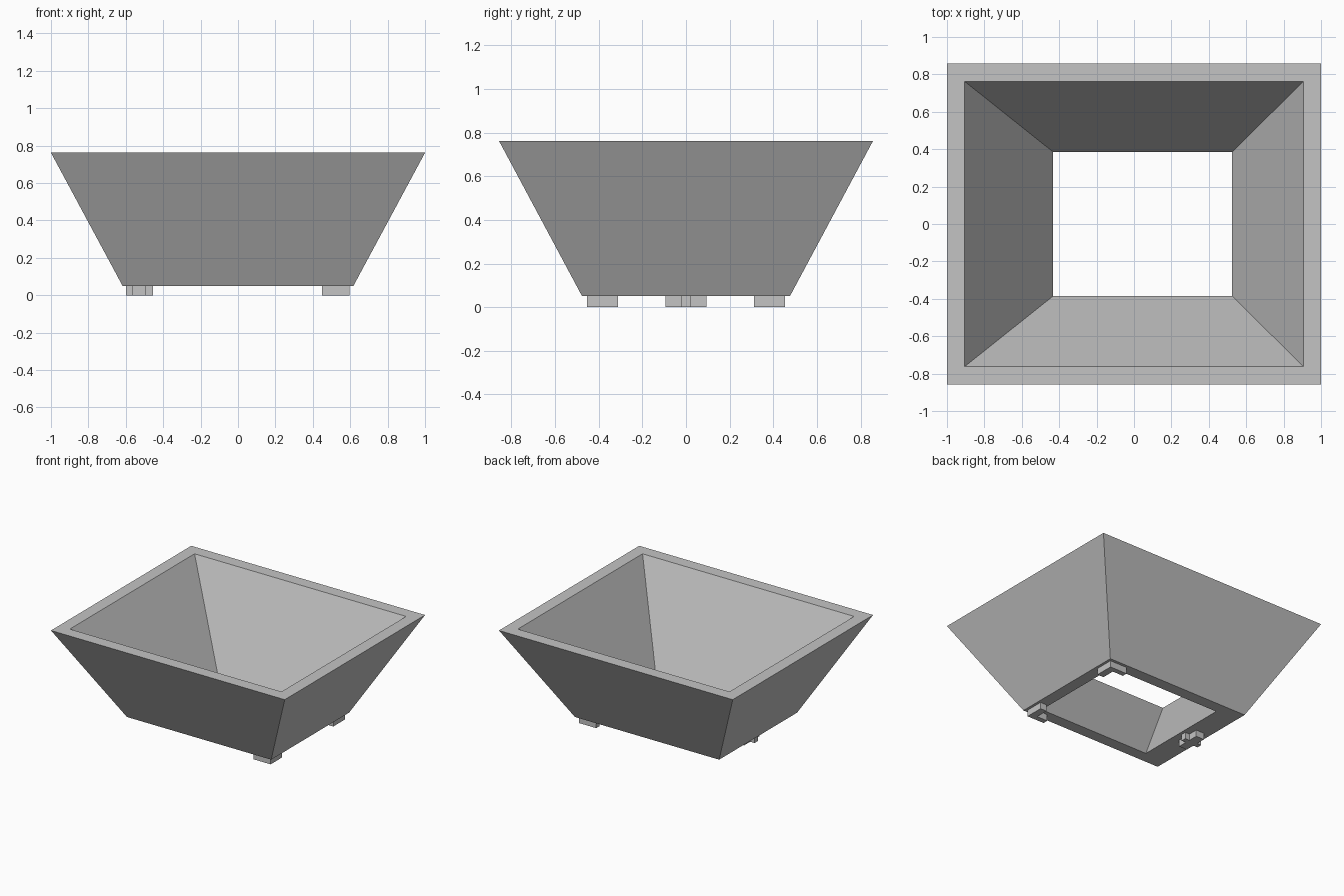
import bpy
import bmesh

cube = bpy.data.objects.get("Cube")
if cube:
    bpy.data.objects.remove(cube, do_unlink=True)

grey = bpy.data.materials.new("plain grey")
grey.use_nodes = True
colour = (0.55, 0.55, 0.55, 1)
grey.diffuse_color = colour
grey.node_tree.nodes["Principled BSDF"].inputs["Base Color"].default_value = colour

BASE = 0.05    # underside of the body, top of the feet
TOP = 0.762


def finish(name, bm):
    bmesh.ops.recalc_face_normals(bm, faces=bm.faces)
    mesh = bpy.data.meshes.new(name)
    bm.to_mesh(mesh)
    bm.free()
    mesh.materials.append(grey)
    obj = bpy.data.objects.new(name, mesh)
    bpy.context.collection.objects.link(obj)
    return obj


def rectangle(bm, x0, x1, y, z):
    corners = ((x0, -y), (x1, -y), (x1, y), (x0, y))
    return [bm.verts.new((cx, cy, z)) for cx, cy in corners]


def prism(name, outline):
    """Extrude a flat outline from the ground up to the body."""
    bm = bmesh.new()
    face = bm.faces.new([bm.verts.new((x, y, 0)) for x, y in outline])
    up = bmesh.ops.extrude_face_region(bm, geom=[face])["geom"]
    for v in up:
        if isinstance(v, bmesh.types.BMVert):
            v.co.z = BASE
    return finish(name, bm)


# Tapered open body: outer wall, rim, inner wall and underside as one closed ring
bm = bmesh.new()
loops = [
    rectangle(bm, -0.617, 0.617, 0.476, BASE),
    rectangle(bm, -1, 1, 0.857, TOP),
    rectangle(bm, -0.905, 0.905, 0.762, TOP),
    rectangle(bm, -0.432, 0.525, 0.385, BASE),
]
for k, a in enumerate(loops):
    b = loops[(k + 1) % 4]
    for i in range(4):
        j = (i + 1) % 4
        bm.faces.new((a[i], a[j], b[j], b[i]))
finish("planter_body", bm)

# L-shaped feet under the two left corners
for name, side in (("front_left_foot", -1), ("back_left_foot", 1)):
    x0, x1, y0, y1 = 0.45, 0.597, 0.312, 0.454
    xi, yi = x1 - 0.055, y1 - 0.04
    outline = [(x1, y1), (x0, y1), (x0, yi), (xi, yi), (xi, y0), (x1, y0)]
    prism(name, [(x, y * side) for x, y in outline])

# Cross-shaped foot in the middle of the right side
x0, xa, xb, x1 = -0.6, -0.563, -0.493, -0.455
arm, stem = 0.094, 0.02
prism("right_cross_foot", [
    (x0, -stem), (xa, -stem), (xa, -arm), (xb, -arm), (xb, -stem), (x1, -stem),
    (x1, stem), (xb, stem), (xb, arm), (xa, arm), (xa, stem), (x0, stem),
])
